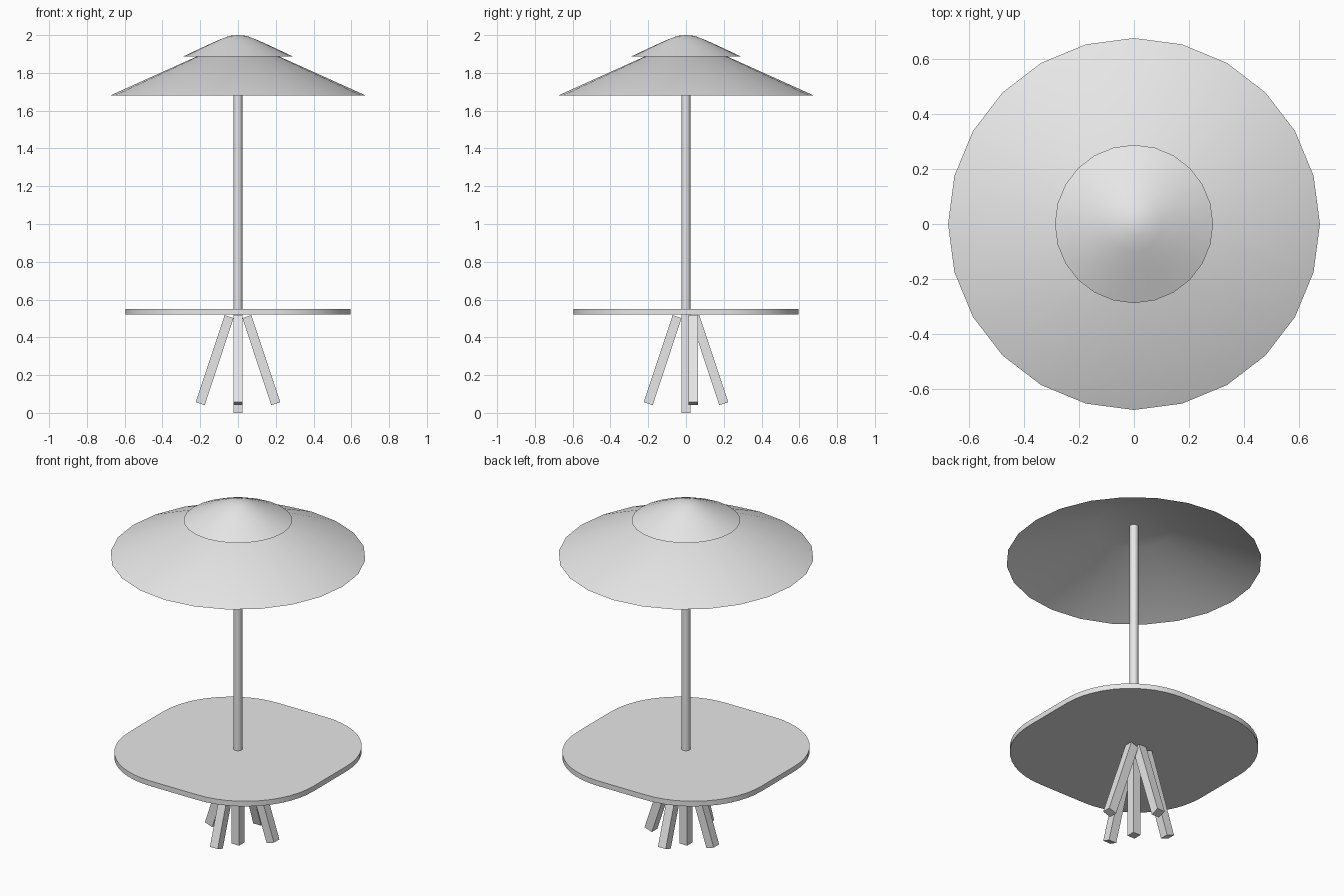
import bpy, bmesh, math
from mathutils import Matrix, Vector

cube = bpy.data.objects.get("Cube")
if cube:
    bpy.data.objects.remove(cube, do_unlink=True)

# Single plain grey for every part
grey = bpy.data.materials.new("light_grey")
grey.use_nodes = True
colour = (0.8, 0.8, 0.8, 1)
grey.diffuse_color = colour
next(n for n in grey.node_tree.nodes
     if n.type == 'BSDF_PRINCIPLED').inputs["Base Color"].default_value = colour


def finish(name, bm, smooth=True):
    mesh = bpy.data.meshes.new(name)
    bm.to_mesh(mesh)
    bm.free()
    mesh.materials.append(grey)
    obj = bpy.data.objects.new(name, mesh)
    bpy.context.collection.objects.link(obj)
    if smooth:
        bpy.ops.object.select_all(action='DESELECT')
        obj.select_set(True)
        bpy.context.view_layer.objects.active = obj
        bpy.ops.object.shade_smooth_by_angle(angle=math.radians(30))
    return obj


def lathe(name, profile, sides=24):
    """Spin (radius, z) points, rim first and apex last, into an open shell."""
    bm = bmesh.new()
    rings = []
    for r, z in profile[:-1]:
        rings.append([bm.verts.new((r * math.cos(a), r * math.sin(a), z))
                      for a in (math.tau * i / sides for i in range(sides))])
    apex = bm.verts.new((0, 0, profile[-1][1]))
    for i in range(sides):
        j = (i + 1) % sides
        for low, high in zip(rings, rings[1:]):
            bm.faces.new((low[i], low[j], high[j], high[i]))
        bm.faces.new((rings[-1][i], rings[-1][j], apex))
    return finish(name, bm)


def bar(name, bottom, top, width):
    """Square bar between two points."""
    bottom, top = Vector(bottom), Vector(top)
    axis = top - bottom
    turn = Vector((0, 0, 1)).rotation_difference(axis).to_matrix().to_4x4()
    bm = bmesh.new()
    bmesh.ops.create_cube(bm, size=1, matrix=Matrix.Translation((bottom + top) / 2)
                          @ turn @ Matrix.Diagonal((width, width, axis.length, 1)))
    return finish(name, bm, smooth=False)


# Parasol: wide canopy with a small vent cap above it
lathe("canopy", [(0.677, 1.68), (0.22, 1.886), (0, 1.892)])
lathe("canopy_cap", [(0.288, 1.888), (0.18, 1.939), (0.1, 1.975), (0.045, 1.996), (0, 2.0)])

# Pole
bm = bmesh.new()
bmesh.ops.create_cone(bm, cap_ends=True, segments=24, radius1=0.023, radius2=0.023,
                      depth=1.36, matrix=Matrix.Translation((0, 0, 1.21)))
finish("pole", bm)

# Table top: square with very round corners
half, radius, steps = 0.595, 0.44, 12
bm = bmesh.new()
outline = []
for corner in range(4):
    mid = math.pi / 4 + corner * math.pi / 2
    reach = (half - radius) * math.sqrt(2)
    for k in range(steps + 1):
        a = mid + math.pi / 2 * (k / steps - 0.5)
        outline.append(bm.verts.new((reach * math.cos(mid) + radius * math.cos(a),
                                     reach * math.sin(mid) + radius * math.sin(a), 0.52)))
base = bm.faces.new(outline)
raised = bmesh.ops.extrude_face_region(bm, geom=[base], use_keep_orig=True)["geom"]
bmesh.ops.translate(bm, vec=(0, 0, 0.03),
                    verts=[g for g in raised if isinstance(g, bmesh.types.BMVert)])
bmesh.ops.recalc_face_normals(bm, faces=bm.faces)
finish("table_top", bm)

# Centre post and four splayed legs; the side pair sits slightly to the back
bar("centre_post", (0, 0, 0), (0, 0, 0.52), 0.048)
for side, s in (("left", 1), ("right", -1)):
    bar(side + "_leg", (s * 0.2, 0.038, 0.049), (s * 0.047, 0.038, 0.51), 0.05)
for side, s in (("back", 1), ("front", -1)):
    bar(side + "_leg", (0, s * 0.2, 0.049), (0, s * 0.047, 0.51), 0.05)
